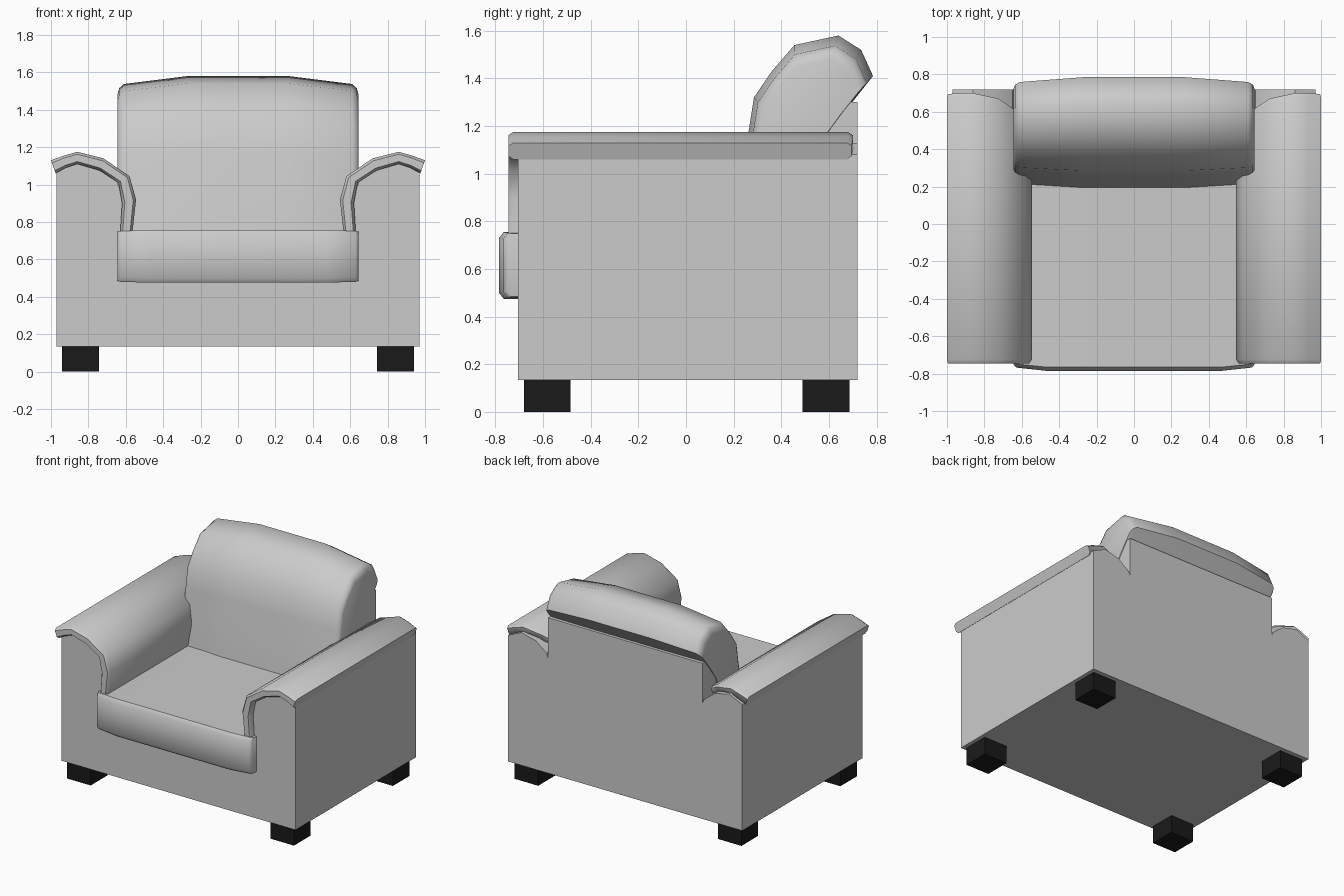
import bpy, bmesh, math

if "Cube" in bpy.data.objects:
    bpy.data.objects.remove(bpy.data.objects["Cube"])


def loft(name, rings, angle=40, color=None):
    """Skin a list of equal-length point rings and cap both ends."""
    bm = bmesh.new()
    rows = [[bm.verts.new(p) for p in r] for r in rings]
    n = len(rows[0])
    for a, b in zip(rows, rows[1:]):
        for i in range(n):
            j = (i + 1) % n
            bm.faces.new((a[i], a[j], b[j], b[i]))
    bm.faces.new(rows[0][::-1])
    bm.faces.new(rows[-1])
    bmesh.ops.recalc_face_normals(bm, faces=bm.faces)
    me = bpy.data.meshes.new(name)
    bm.to_mesh(me)
    bm.free()
    ob = bpy.data.objects.new(name, me)
    bpy.context.collection.objects.link(ob)
    if color:
        me.materials.append(color)
    bpy.ops.object.select_all(action='DESELECT')
    ob.select_set(True)
    bpy.context.view_layer.objects.active = ob
    bpy.ops.object.shade_smooth_by_angle(angle=math.radians(angle))
    return ob


def cushion(name, profile, centre, stations):
    """Sweep a y-z profile across x, shrinking it toward the ends."""
    full = [(-x, s) for x, s in reversed(stations)] + stations
    cy, cz = centre
    return loft(name, [[(x, cy + (y - cy) * s, cz + (z - cz) * s)
                        for y, z in profile] for x, s in full], 50)


# Body: U-shaped front profile pulled from front to back
half = [(0.97, 0.135), (0.97, 1.08), (0.86, 1.13), (0.74, 1.10),
        (0.65, 1.03), (0.61, 0.90), (0.61, 0.50)]
outline = half + [(-x, z) for x, z in reversed(half)]
loft("body", [[(x, y, z) for x, z in outline] for y in (-0.705, 0.72)], 35)

# Back panel behind the back cushion
panel = [(0.72, 0.14), (0.72, 1.30), (0.69, 1.30), (0.64, 1.26),
         (0.57, 1.16), (0.45, 0.80), (0.45, 0.45), (0.60, 0.14)]
loft("back_panel", [[(x, y, z) for y, z in panel] for x in (-0.64, 0.64)], 35)

# Seat cushion
seat = [(-0.785, 0.50), (-0.785, 0.73), (-0.765, 0.755), (0.40, 0.755),
        (0.42, 0.73), (0.42, 0.50), (0.40, 0.475), (-0.765, 0.475)]
cushion("seat_cushion", seat, (-0.2, 0.65),
        [(0.47, 1.0), (0.63, 0.97), (0.645, 0.94)])

# Back cushion
back = [(0.19, 0.72), (0.215, 0.92), (0.26, 1.16), (0.285, 1.32),
        (0.36, 1.43), (0.455, 1.54), (0.64, 1.58), (0.735, 1.52),
        (0.785, 1.41), (0.69, 1.29), (0.58, 1.14), (0.50, 0.72)]
cushion("back_cushion", back, (0.48, 1.08),
        [(0.27, 1.0), (0.61, 0.915), (0.635, 0.87), (0.645, 0.80)])

# Arm pads: thick strips rolling over each arm and down its inner side
outer = [(1.0, 1.13), (0.93, 1.155), (0.86, 1.175), (0.72, 1.14),
         (0.58, 1.045), (0.545, 0.92), (0.565, 0.74)]
inner = [(0.975, 1.06), (0.92, 1.09), (0.86, 1.11), (0.74, 1.075),
         (0.64, 1.01), (0.62, 0.90), (0.63, 0.74)]
ends = [0.695, 0.70, 0.70, 0.67, 0.58, 0.50, 0.45]
section = outer + inner[::-1]
middle = [((a[0] + b[0]) / 2, (a[1] + b[1]) / 2) for a, b in zip(outer, inner)]
middle += middle[::-1]
back_y = ends + ends[::-1]
core = [(x + (mx - x) * 0.4, z + (mz - z) * 0.4)
        for (x, z), (mx, mz) in zip(section, middle)]
for side, s in (("right", 1), ("left", -1)):
    loft(side + "_arm_pad", [
        [(s * x, -0.745, z) for x, z in core],
        [(s * x, -0.725, z) for x, z in section],
        [(s * x, y - 0.02, z) for (x, z), y in zip(section, back_y)],
        [(s * x, y, z) for (x, z), y in zip(core, back_y)]], 50)

# Four block feet
black = bpy.data.materials.new("black")
black.diffuse_color = (0.01, 0.01, 0.01, 1)
black.use_nodes = True
black.node_tree.nodes["Principled BSDF"].inputs["Base Color"].default_value = black.diffuse_color
for xn, cx in (("left", -0.842), ("right", 0.842)):
    for yn, cy in (("front", -0.582), ("back", 0.588)):
        h = 0.098
        sq = [(cx - h, cy - h), (cx + h, cy - h), (cx + h, cy + h), (cx - h, cy + h)]
        loft(f"{yn}_{xn}_foot", [[(x, y, z) for x, y in sq] for z in (0, 0.136)],
             30, black)
